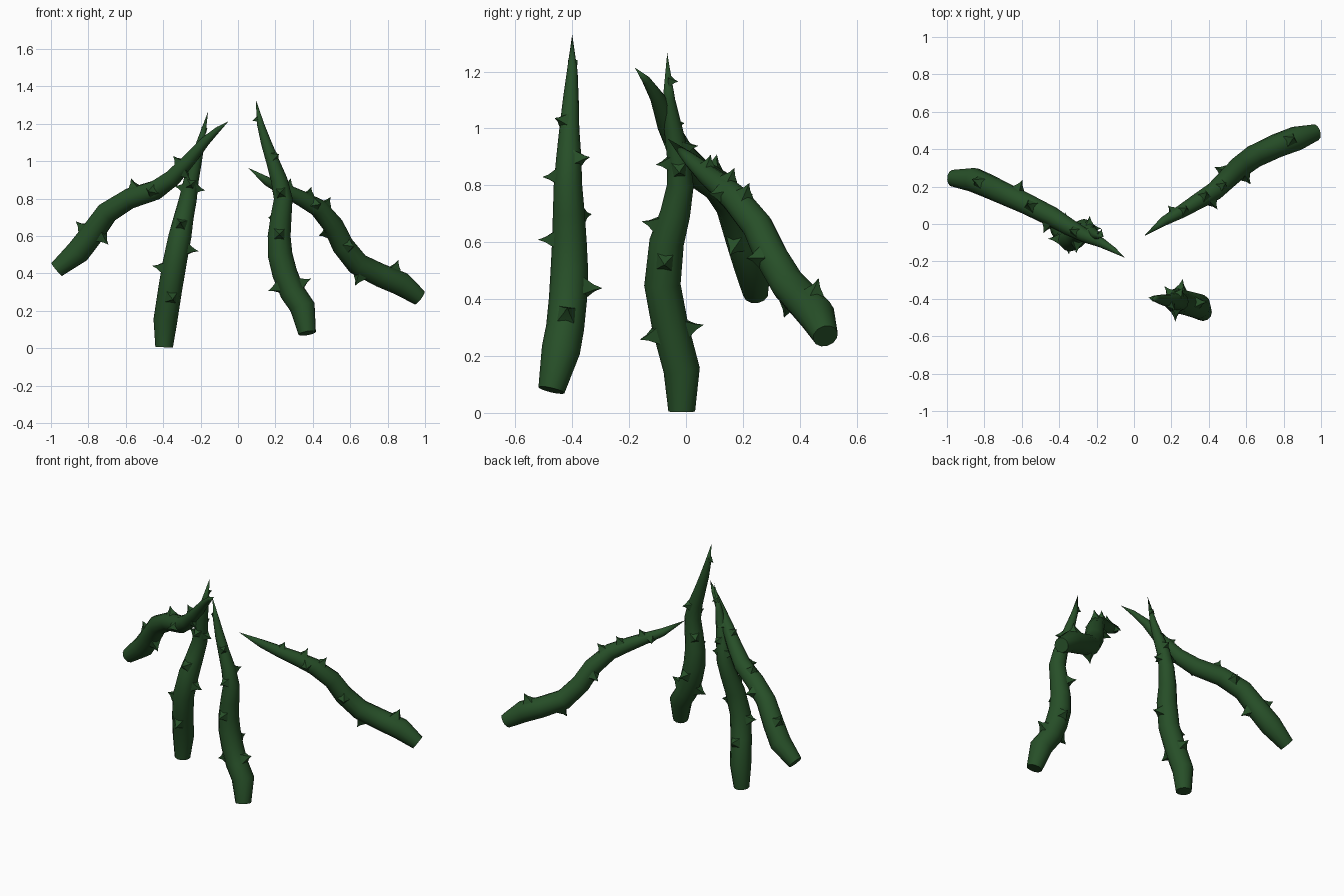
import bpy, bmesh, math
from mathutils import Vector

if "Cube" in bpy.data.objects:
    bpy.data.objects.remove(bpy.data.objects["Cube"])

SIDES = 12
green = bpy.data.materials.new("dark_green")
green.diffuse_color = (0.02, 0.078, 0.021, 1)
green.use_nodes = True
green.node_tree.nodes["Principled BSDF"].inputs["Base Color"].default_value = green.diffuse_color


def frame(tangent, ref):
    """Two axes perpendicular to the tangent, the first closest to ref."""
    n = (ref - tangent * ref.dot(tangent)).normalized()
    return n, tangent.cross(n)


def make_vine(name, path, ref, thorns):
    """path: (x, y, z, radius) from base to tip; thorns: (path index, angle)."""
    pts = [Vector(p[:3]) for p in path]
    rad = [p[3] for p in path]
    ref = Vector(ref)
    last = len(pts) - 1
    tans = [(pts[min(i + 1, last)] - pts[max(i - 1, 0)]).normalized()
            for i in range(last + 1)]
    bm = bmesh.new()

    # stem rings, closed by a flat base and a pointed tip
    rings = []
    for p, r, t in zip(pts[:-1], rad, tans):
        n, m = frame(t, ref)
        rings.append([bm.verts.new(p + r * (n * math.cos(a) + m * math.sin(a)))
                      for a in (k * math.tau / SIDES for k in range(SIDES))])
    bm.faces.new(rings[0][::-1])
    for lo, hi in zip(rings, rings[1:]):
        for k in range(SIDES):
            j = (k + 1) % SIDES
            bm.faces.new((lo[k], lo[j], hi[j], hi[k]))
    tip = bm.verts.new(pts[-1])
    for k in range(SIDES):
        bm.faces.new((rings[-1][k], rings[-1][(k + 1) % SIDES], tip))

    # four-sided flared thorns
    for at, deg in thorns:
        i = min(int(at), last - 1)
        f = at - i
        t = tans[i].lerp(tans[i + 1], f).normalized()
        r = rad[i] + (rad[i + 1] - rad[i]) * f
        n, m = frame(t, ref)
        a = math.radians(deg)
        out = n * math.cos(a) + m * math.sin(a)
        side = t.cross(out)
        c = pts[i].lerp(pts[i + 1], f)
        s = 0.35 + 0.65 * r / 0.063
        levels = []
        for width, height in ((0.046, -0.016), (0.03, 0.004), (0.013, 0.024)):
            o = c + out * (r + height * s)
            levels.append([bm.verts.new(o + s * width * (t * u + side * v) * 0.72)
                           for u, v in ((1, 1), (-1, 1), (-1, -1), (1, -1))])
        top = bm.verts.new(c + out * (r + 0.052 * s))
        bm.faces.new(levels[0])
        for lo, hi in zip(levels, levels[1:]):
            for k in range(4):
                j = (k + 1) % 4
                bm.faces.new((lo[k], lo[j], hi[j], hi[k]))
        for k in range(4):
            bm.faces.new((levels[-1][k], levels[-1][(k + 1) % 4], top))

    bmesh.ops.recalc_face_normals(bm, faces=bm.faces)
    me = bpy.data.meshes.new(name)
    bm.to_mesh(me)
    bm.free()
    me.materials.append(green)
    ob = bpy.data.objects.new(name, me)
    bpy.context.collection.objects.link(ob)
    bpy.ops.object.select_all(action='DESELECT')
    ob.select_set(True)
    bpy.context.view_layer.objects.active = ob
    bpy.ops.object.shade_smooth_by_angle(angle=math.radians(40))


# upright vine at the front right
make_vine("front_vine", [
    (.37, -.473, .08, .047), (.345, -.44, .22, .068), (.29, -.425, .3, .067),
    (.25, -.415, .4, .067), (.225, -.41, .5, .066), (.22, -.41, .6, .061),
    (.23, -.412, .7, .056), (.242, -.415, .8, .05), (.22, -.412, .9, .044),
    (.185, -.41, 1.0, .035), (.15, -.405, 1.1, .028), (.12, -.4, 1.2, .019),
    (.095, -.4, 1.33, 0)], (1, 0, 0),
    [(2.2, 0), (2.5, 185), (3.4, 80), (5.1, 270), (5.9, 130), (7.3, 262),
     (7.9, 60), (9.2, -50), (11.2, 170)])

# upright vine at the left
make_vine("left_vine", [
    (-.395, -.015, .005, .047), (-.388, -.015, .15, .064), (-.365, -.055, .3, .064),
    (-.34, -.083, .45, .064), (-.31, -.068, .6, .061), (-.29, -.038, .7, .053),
    (-.267, -.02, .8, .047), (-.25, -.027, .9, .04), (-.225, -.045, 1.0, .032),
    (-.2, -.06, 1.1, .022), (-.16, -.066, 1.265, 0)], (1, 0, 0),
    [(1.9, 280), (1.9, 90), (2.8, 180), (3.6, 0), (4.5, 265), (6.6, 0),
     (6.5, 175), (6.8, 270), (7.3, 85), (9.4, 70)])

# long leaning vine at the back left
make_vine("back_left_vine", [
    (-.97, .245, .42, .045), (-.855, .235, .515, .066), (-.785, .205, .605, .064),
    (-.7, .165, .725, .06), (-.58, .11, .80, .056), (-.44, .04, .845, .053),
    (-.35, -.015, .91, .046), (-.257, -.065, 1.01, .036), (-.175, -.1, 1.107, .026),
    (-.107, -.14, 1.17, .015), (-.05, -.18, 1.214, 0)], (.5, .87, 0),
    [(2.0, 95), (2.2, -90), (3.5, 5), (4.3, 90), (5, 185), (6.5, -90),
     (6.6, 100), (7.1, 0)])

# long leaning vine at the back right
make_vine("back_right_vine", [
    (.97, .49, .27, .045), (.87, .458, .345, .066), (.76, .417, .39, .064),
    (.64, .36, .45, .062), (.56, .3, .55, .059), (.51, .252, .655, .055),
    (.43, .175, .75, .05), (.34, .12, .80, .043), (.25, .065, .845, .035),
    (.16, .015, .89, .025), (.053, -.065, .965, 0)], (.55, -.83, 0),
    [(1.5, 90), (2.7, -90), (4, 0), (4.8, 215), (5.8, 90), (6.7, 100),
     (6.4, 0), (7.9, 90), (8.3, 200)])
